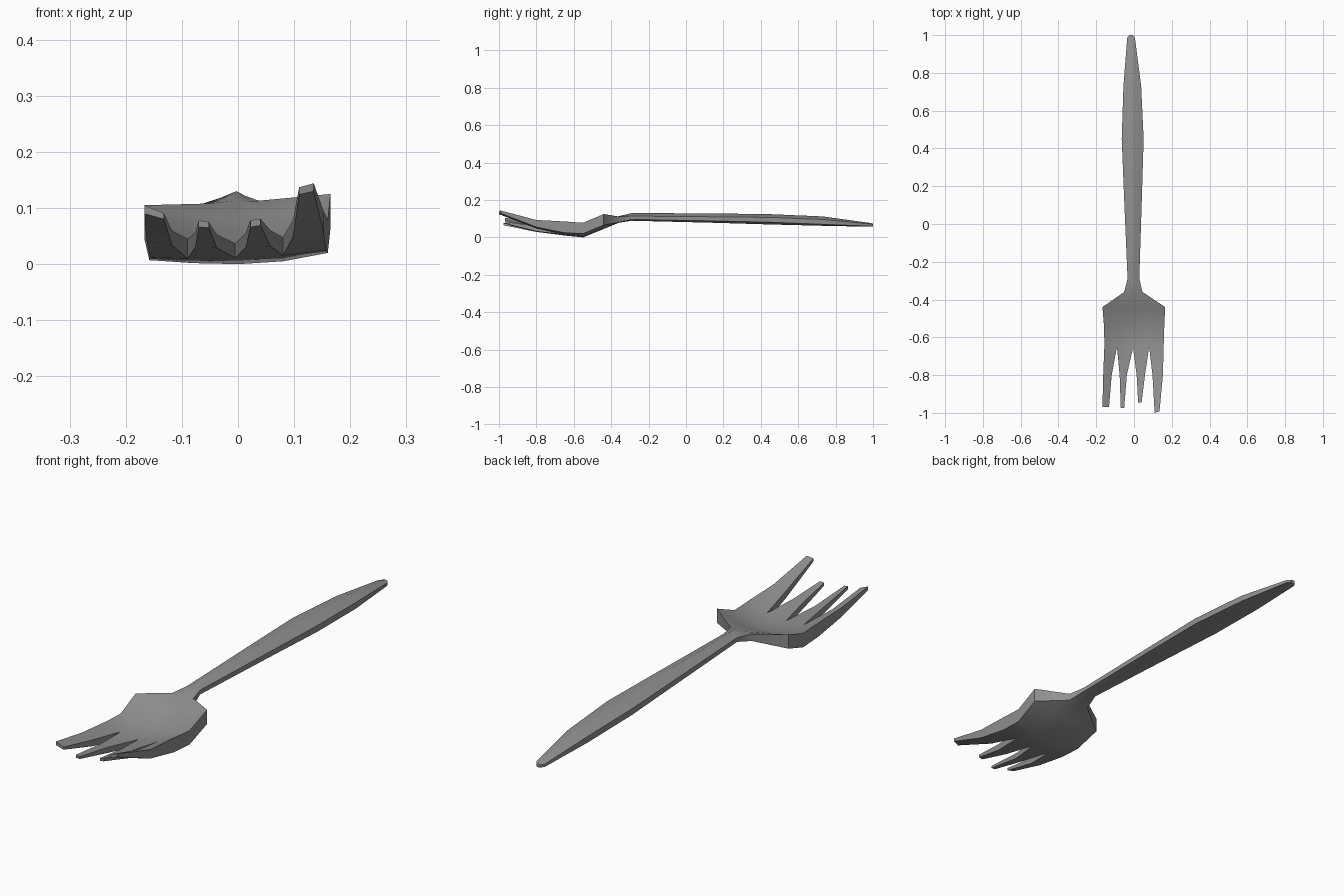
import bpy
import bmesh

if "Cube" in bpy.data.objects:
    bpy.data.objects.remove(bpy.data.objects["Cube"])


def section(y, xl, xr, top, bottom, power):
    """Five-column cross-section; top and bottom are (left, centre, right) heights."""
    pts = []
    for i in range(5):
        t = i / 2 - 1
        side = 0 if t < 0 else 2
        zs = [h[1] + (h[side] - h[1]) * abs(t) ** power for h in (top, bottom)]
        pts.append((xl + (xr - xl) * i / 4, y, zs[0], zs[1]))
    return pts


def loft(bm, sections, cap_start=False, cap_end=False):
    """Skin a thick strip through sections of (x, y, top z, bottom z)."""
    rings = []
    for s in sections:
        top = [bm.verts.new((x, y, zt)) for x, y, zt, zb in s]
        low = [bm.verts.new((x, y, zb)) for x, y, zt, zb in s]
        rings.append(top + low[::-1])
    for a, b in zip(rings, rings[1:]):
        n = len(a)
        for i in range(n):
            j = (i + 1) % n
            bm.faces.new((a[i], a[j], b[j], b[i]))
    if cap_start:
        bm.faces.new(rings[0])
    if cap_end:
        bm.faces.new(rings[-1])


bm = bmesh.new()

# Handle: ridged on top, gently rounded below
handle = [
    section(1.0, -0.025, -0.006, (.070, .073, .070), (.059, .057, .059), 1),
    section(0.985, -0.036, 0.005, (.072, .077, .072), (.060, .057, .060), 1),
    section(0.73, -0.056, 0.038, (.096, .112, .096), (.070, .062, .070), 1),
    section(0.45, -0.065, 0.051, (.107, .124, .107), (.081, .069, .081), 1),
    section(0.15, -0.053, 0.042, (.110, .128, .110), (.088, .078, .088), 1),
    section(-0.29, -0.034, 0.028, (.114, .130, .114), (.096, .089, .096), 1),
    section(-0.36, -0.052, 0.045, (.108, .113, .110), (.078, .078, .080), 1),
]
loft(bm, handle, cap_start=True)

# Bowl: dished top with thick rim and nearly flat underside
root = [(-.157, -.65, .070, .012), (-.090, -.65, .045, .010),
        (-.005, -.655, .037, .011), (.080, -.65, .048, .015),
        (.157, -.65, .085, .025)]
bowl = [
    handle[-1],
    section(-0.44, -0.167, 0.165, (.105, .080, .125), (.046, .045, .066), 2),
    section(-0.55, -0.158, 0.160, (.066, .036, .078), (.007, .000, .020), 2),
    root,
]
loft(bm, bowl)

# Tines: each runs from two root columns through a middle section to its tip
tines = [
    ([(-.163, -.80, .080, .042), (-.118, -.80, .060, .034)],
     [(-.167, -.968, .105, .090), (-.132, -.968, .091, .080)]),
    ([(-.076, -.80, .056, .030), (-.038, -.80, .053, .029)],
     [(-.070, -.975, .078, .066), (-.052, -.975, .075, .065)]),
    ([(.014, -.80, .056, .030), (.058, -.80, .060, .032)],
     [(.022, -.946, .078, .066), (.040, -.946, .081, .069)]),
    ([(.098, -.80, .078, .048), (.153, -.80, .093, .055)],
     [(.109, -1.0, .137, .124), (.135, -.992, .144, .130)]),
]
for k, (mid, tip) in enumerate(tines):
    loft(bm, [root[k:k + 2], mid, tip], cap_end=True)

bmesh.ops.remove_doubles(bm, verts=bm.verts[:], dist=0.0005)
bmesh.ops.recalc_face_normals(bm, faces=bm.faces[:])
mesh = bpy.data.meshes.new("fork")
bm.to_mesh(mesh)
bm.free()

fork = bpy.data.objects.new("fork", mesh)
bpy.context.collection.objects.link(fork)
bpy.context.view_layer.objects.active = fork
fork.select_set(True)
bpy.ops.object.shade_smooth_by_angle(angle=0.75)

# Dark grey metal
metal = bpy.data.materials.new("dark_metal")
metal.diffuse_color = (0.28, 0.28, 0.28, 1)
metal.use_nodes = True
metal.node_tree.nodes["Principled BSDF"].inputs["Base Color"].default_value = metal.diffuse_color
mesh.materials.append(metal)
